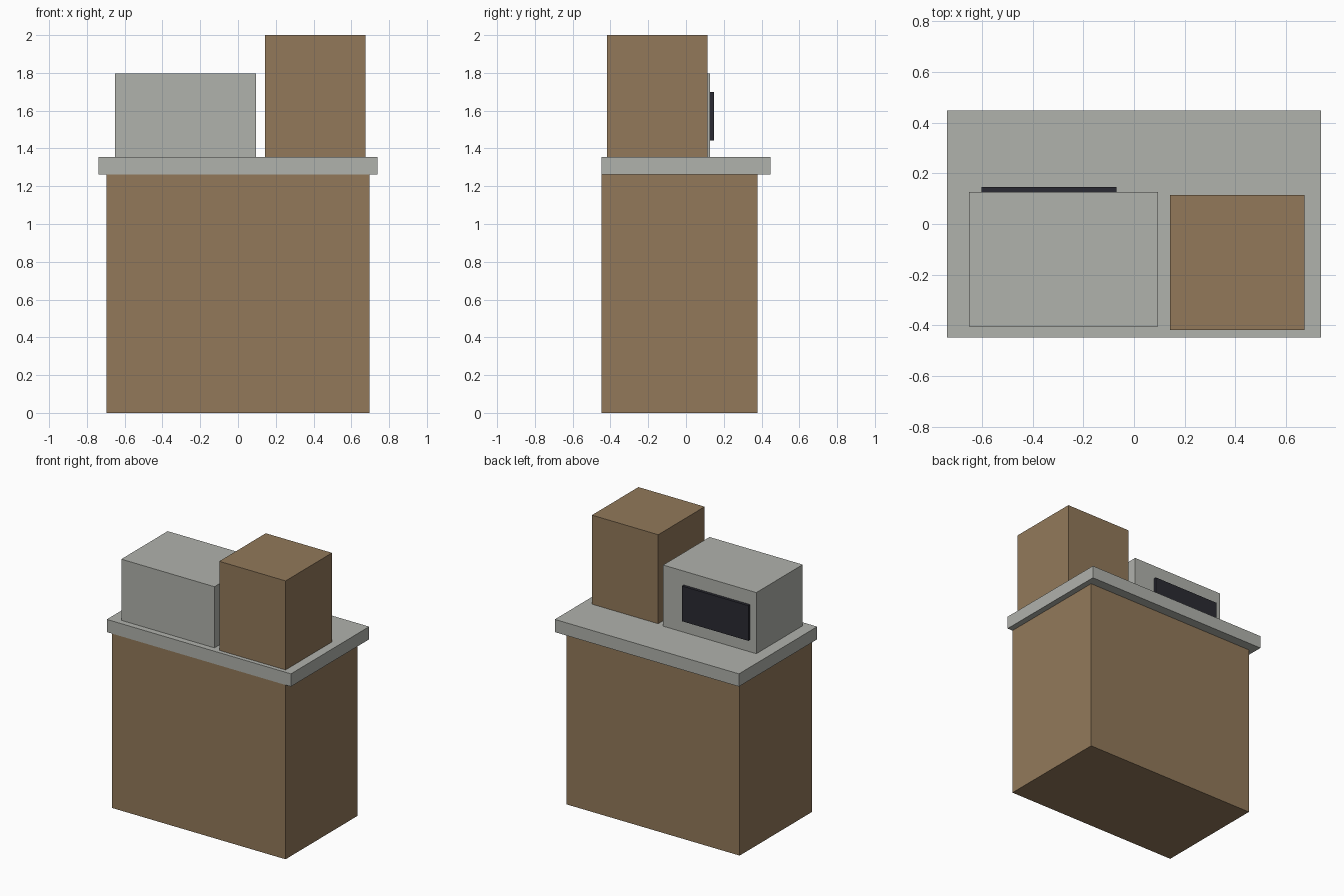
import bpy

# Remove the default cube
if "Cube" in bpy.data.objects:
    bpy.data.objects.remove(bpy.data.objects["Cube"], do_unlink=True)


def make_material(name, rgb):
    mat = bpy.data.materials.new(name)
    mat.use_nodes = True
    color = (*rgb, 1.0)
    mat.diffuse_color = color
    mat.node_tree.nodes["Principled BSDF"].inputs["Base Color"].default_value = color
    return mat


def box(name, x, y, z, mat):
    """Box spanning the given (low, high) range on each axis."""
    spans = (x, y, z)
    bpy.ops.mesh.primitive_cube_add(size=1, location=[(a + b) / 2 for a, b in spans])
    obj = bpy.context.object
    obj.name = obj.data.name = name
    obj.scale = [b - a for a, b in spans]
    bpy.ops.object.transform_apply(location=False, rotation=False, scale=True)
    obj.data.materials.append(mat)
    return obj


brown = make_material("brown cardboard", (0.287, 0.191, 0.102))
grey = make_material("light grey", (0.434, 0.445, 0.413))
dark = make_material("dark glass", (0.023, 0.023, 0.032))

cabinet_top, counter_top = 1.263, 1.355

# Cabinet and overhanging countertop
box("cabinet", (-0.695, 0.695), (-0.448, 0.378), (0, cabinet_top), brown)
box("countertop", (-0.738, 0.738), (-0.448, 0.448), (cabinet_top, counter_top), grey)

# Oven with its dark window facing the back
box("oven_body", (-0.652, 0.095), (-0.405, 0.126), (counter_top, 1.798), grey)
box("oven_window", (-0.602, -0.07), (0.126, 0.147), (1.443, 1.698), dark)

# Tall box beside the oven
box("tall_box", (0.143, 0.674), (-0.418, 0.114), (counter_top, 2.0), brown)
